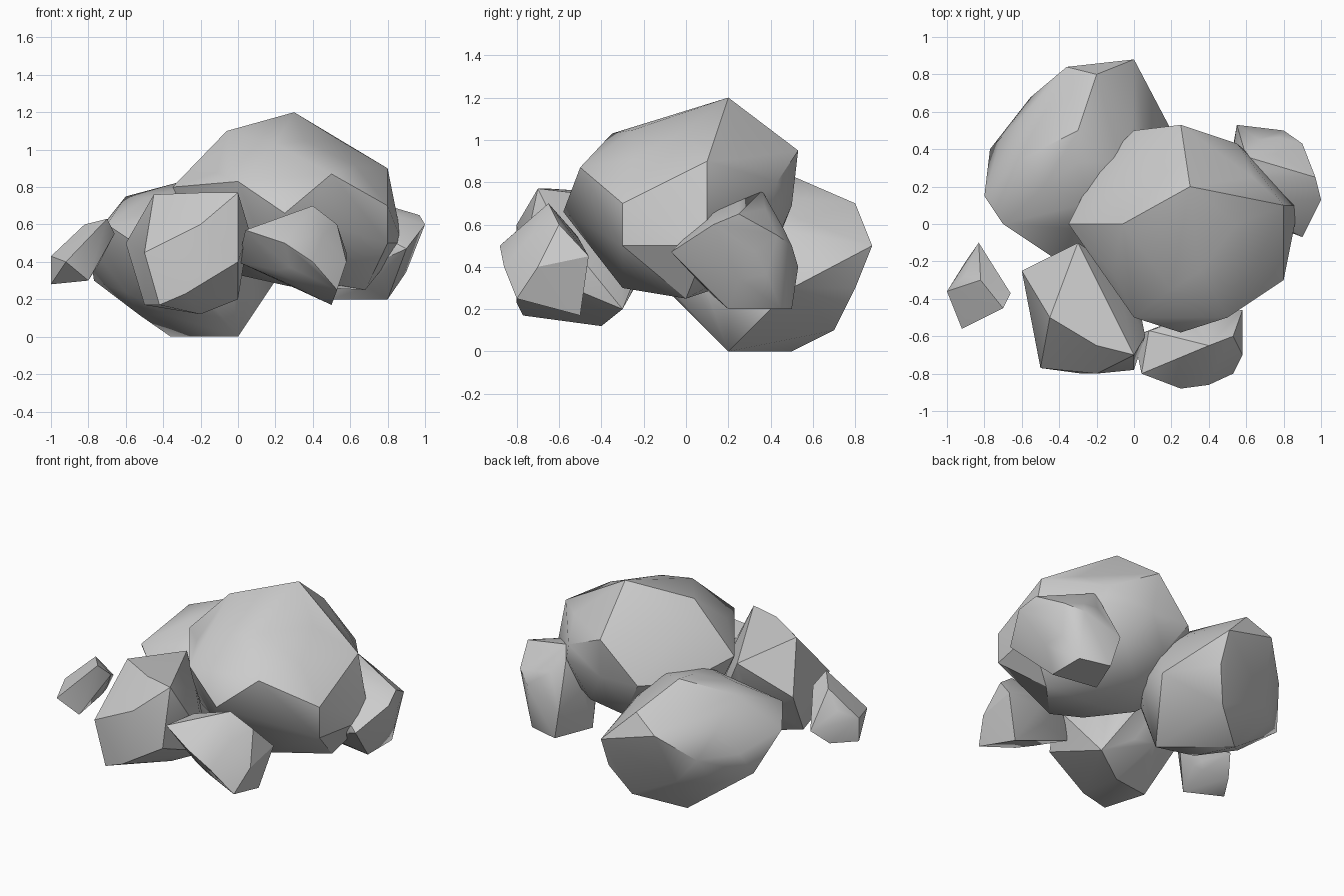
import bpy
import bmesh
import math
from mathutils import Matrix, Vector

# Remove the default cube
default_cube = bpy.data.objects.get("Cube")
if default_cube:
    bpy.data.objects.remove(default_cube, do_unlink=True)

# Single stone colour
stone = bpy.data.materials.new("light_grey_stone")
stone.use_nodes = True
stone_colour = (0.6, 0.6, 0.6, 1.0)
stone.diffuse_color = stone_colour
stone_shader = next(n for n in stone.node_tree.nodes if n.type == "BSDF_PRINCIPLED")
stone_shader.inputs["Base Color"].default_value = stone_colour


def rounded_core(centre, radii):
    """Return points spread evenly over an ellipsoid."""
    bm = bmesh.new()
    placement = Matrix.Translation(Vector(centre)) @ Matrix.Diagonal((*radii, 1))
    bmesh.ops.create_icosphere(bm, subdivisions=2, radius=1, matrix=placement)
    points = [vert.co.copy() for vert in bm.verts]
    bm.free()
    return points


def outer_skin(name, points):
    """Return a mesh wrapped tightly around the points."""
    bm = bmesh.new()
    for point in points:
        bm.verts.new(point)
    bmesh.ops.convex_hull(bm, input=bm.verts[:])
    buried = [vert for vert in bm.verts if not vert.link_faces]
    bmesh.ops.delete(bm, geom=buried, context="VERTS")
    bmesh.ops.recalc_face_normals(bm, faces=bm.faces[:])
    mesh = bpy.data.meshes.new(name)
    bm.to_mesh(mesh)
    bm.free()
    return mesh


def boulder(name, centre, radii, corners):
    """Wrap a rounded core and a few chipped corners in one faceted skin."""
    mesh = outer_skin(name, rounded_core(centre, radii) + corners)
    mesh.materials.append(stone)
    rock = bpy.data.objects.new(name, mesh)
    bpy.context.collection.objects.link(rock)

    # Soft curves with crisp chipped edges
    bpy.ops.object.select_all(action="DESELECT")
    rock.select_set(True)
    bpy.context.view_layer.objects.active = rock
    bpy.ops.object.shade_smooth_by_angle(angle=math.radians(32))


# Tall main boulder
boulder("main_boulder", (.27, 0, .69), (.53, .5, .42), [
    (.3, .2, 1.2), (-.06, 0, 1.1), (.2, -.35, 1.03),
    (.25, .53, .95), (.55, .43, .8), (.8, .1, .9), (.88, .1, .5),
    (.5, -.5, .87), (0, -.5, .83), (.25, -.58, .66),
    (.8, -.3, .7), (.8, -.3, .5), (.68, 0, .25), (.4, -.3, .3),
    (-.35, 0, .8), (-.1, .2, 1), (-.2, .3, .7), (0, .5, .7),
])

# Broad boulder behind, on the right
boulder("rear_boulder", (-.3, .33, .43), (.43, .43, .37), [
    (-.36, .84, .6), (0, .88, .5), (-.2, .8, .7), (.2, .5, .3),
    (-.77, .4, .3), (-.8, .15, .5), (-.7, 0, .6), (-.4, -.2, .4),
    (-.36, .5, 0), (0, .2, 0), (-.1, .7, .1), (0, .8, .3),
    (-.3, .5, .83), (-.6, .35, .75),
])

# Front boulder with a broad sloping face
boulder("front_right_boulder", (-.27, -.46, .46), (.27, .28, .27), [
    (-.45, -.5, .76), (-.2, -.65, .77), (0, -.7, .77), (-.2, -.8, .6),
    (.06, -.6, .57), (0, -.78, .4), (-.28, -.8, .23), (-.42, -.77, .17),
    (-.5, -.77, .45), (-.5, -.5, .17), (-.6, -.25, .5),
    (-.3, -.1, .7), (-.2, -.4, .12), (0, -.3, .2),
])

# Small wedge at the front
boulder("front_left_boulder", (.33, -.65, .45), (.18, .17, .18), [
    (.04, -.8, .57), (.08, -.57, .57), (0, -.6, .4), (.25, -.88, .5),
    (.4, -.65, .7), (.53, -.6, .6), (.4, -.86, .4), (.58, -.7, .4),
    (.58, -.46, .45), (.53, -.8, .25), (.5, -.5, .17),
])

# Chipped boulder on the left side
boulder("side_boulder", (.72, .25, .47), (.21, .25, .24), [
    (.6, .36, .76), (1, .13, .6), (.97, .25, .65), (.9, -.07, .47),
    (.8, 0, .5), (.9, .43, .55), (.8, .45, .2), (.8, .2, .2),
    (.6, .5, .2), (.5, .25, .2), (.55, .53, .4), (.8, .5, .5),
])

# Separate small stone on the right
boulder("loose_stone", (-.83, -.34, .44), (.1, .12, .1), [
    (-1, -.36, .28), (-1, -.36, .43), (-.92, -.56, .4), (-.83, -.1, .4),
    (-.9, -.2, .3), (-.82, -.3, .6), (-.7, -.45, .63), (-.66, -.37, .55),
    (-.8, -.5, .3),
])
